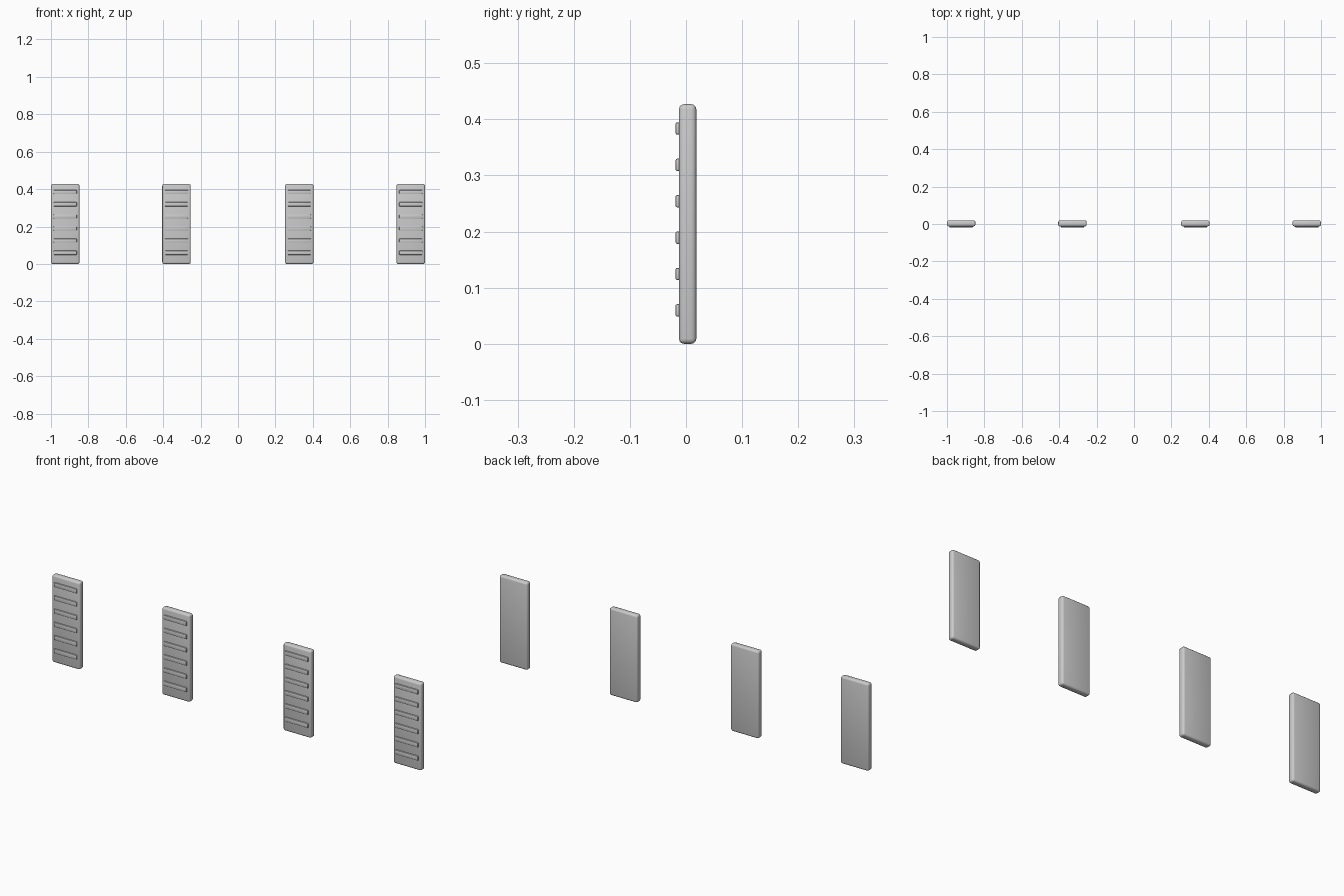
import bpy
from math import radians

if "Cube" in bpy.data.objects:
    bpy.data.objects.remove(bpy.data.objects["Cube"])


def rounded_box(name, lo, hi, bevel, segments):
    """Box between two corners with rounded edges."""
    centre = [(a + b) / 2 for a, b in zip(lo, hi)]
    bpy.ops.mesh.primitive_cube_add(size=1, location=centre)
    ob = bpy.context.object
    ob.name = name
    ob.scale = [b - a for a, b in zip(lo, hi)]
    bpy.ops.object.transform_apply(location=False, rotation=False, scale=True)
    mod = ob.modifiers.new("rounding", 'BEVEL')
    mod.width = bevel
    mod.segments = segments
    bpy.ops.object.modifier_apply(modifier=mod.name)
    bpy.ops.object.shade_smooth_by_angle(angle=radians(35))
    return ob


HALF_W, HEIGHT = 0.076, 0.427
RIB_HALF_W, RIB_HALF_H = 0.062, 0.011

for i, x in enumerate((-0.924, -0.329, 0.328, 0.924), 1):
    # upright panel
    panel = rounded_box(f"panel_{i}", (x - HALF_W, -0.0125, 0),
                        (x + HALF_W, 0.0185, HEIGHT), 0.009, 3)
    # six raised grip ribs on the front face
    for j in range(6):
        z = 0.0597 + j * 0.0648
        rib = rounded_box(f"grip_rib_{i}_{j + 1}",
                          (x - RIB_HALF_W, -0.0187, z - RIB_HALF_H),
                          (x + RIB_HALF_W, -0.0065, z + RIB_HALF_H), 0.003, 2)
        rib.parent = panel
        rib.matrix_parent_inverse = panel.matrix_basis.inverted()
